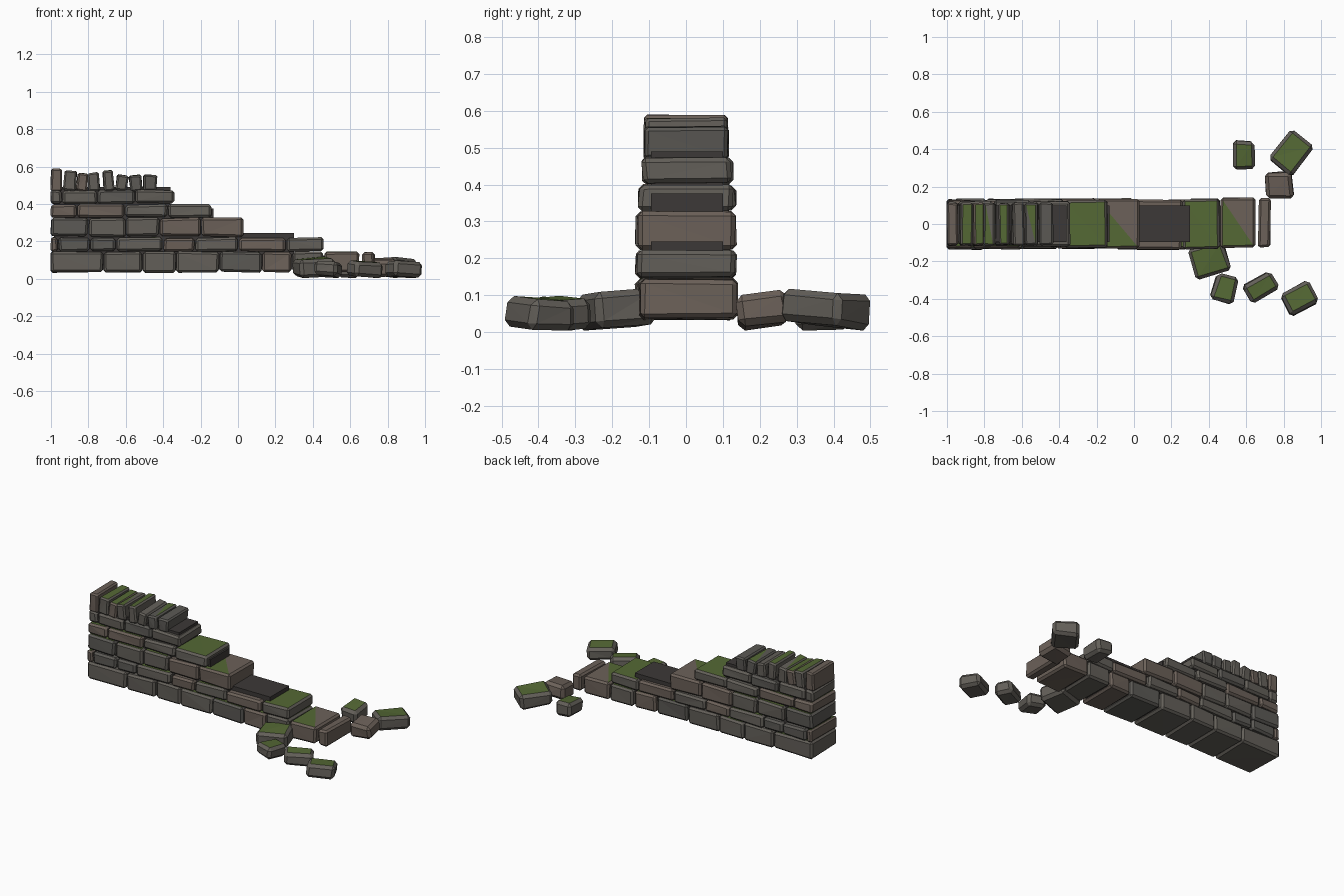
import bpy, bmesh, random
from math import radians
from mathutils import Matrix, Vector

if "Cube" in bpy.data.objects:
    bpy.data.objects.remove(bpy.data.objects["Cube"])

random.seed(7)


def material(name, rgb):
    m = bpy.data.materials.new(name)
    m.diffuse_color = (*rgb, 1)
    m.use_nodes = True
    m.node_tree.nodes["Principled BSDF"].inputs["Base Color"].default_value = m.diffuse_color
    return m


MATS = [material("stone_grey", (0.125, 0.115, 0.10)),
        material("stone_brown", (0.15, 0.12, 0.10)),
        material("stone_dark", (0.105, 0.10, 0.09)),
        material("moss", (0.09, 0.14, 0.035)),
        material("mortar", (0.045, 0.04, 0.038))]
MOSS, MORTAR = 3, 4


def add_block(bm, lo, hi, rot=None, bevel=0.012, jitter=0.005, mat=0, moss=0):
    """Rough bevelled block; moss 0 = none, 1 = half of the top, 2 = whole top."""
    lo, hi = Vector(lo), Vector(hi)
    size, centre = hi - lo, (hi + lo) / 2
    b = bmesh.new()
    bmesh.ops.create_cube(b, size=1)
    for v in b.verts:
        v.co = Vector([v.co[i] * size[i] + random.uniform(-jitter, jitter) for i in range(3)])
    if bevel:
        bmesh.ops.bevel(b, geom=b.edges[:], offset=min(bevel, min(size) * 0.25),
                        segments=1, affect='EDGES')
    bmesh.ops.triangulate(b, faces=b.faces[:])
    b.normal_update()
    tops = sorted((f for f in b.faces if f.normal.z > 0.85), key=lambda f: -f.calc_area())
    for f in b.faces:
        f.material_index = mat
    for f in (tops if moss == 2 else tops[:moss]):
        f.material_index = MOSS
    b.transform(Matrix.Translation(centre) @ (rot or Matrix()))
    tmp = bpy.data.meshes.new("tmp")
    b.to_mesh(tmp)
    b.free()
    bm.from_mesh(tmp)
    bpy.data.meshes.remove(tmp)


def finish(bm, name):
    mesh = bpy.data.meshes.new(name)
    bm.to_mesh(mesh)
    bm.free()
    for m in MATS:
        mesh.materials.append(m)
    obj = bpy.data.objects.new(name, mesh)
    bpy.context.collection.objects.link(obj)


# Wall courses: bottom, top, half depth, joints along x, moss on the last exposed stone
courses = [
    (0.035, 0.145, 0.132, [-1, -.72, -.51, -.33, -.10, .13, .29, .46, .65], 1),
    (0.147, 0.220, 0.133, [-1, -.96, -.79, -.65, -.40, -.23, 0, .26, .46], 2),
    (0.226, 0.325, 0.132, [-1, -.80, -.60, -.42, -.20, .03], 1),
    (0.330, 0.398, 0.127, [-1, -.86, -.605, -.375, -.14], 2),
    (0.402, 0.474, 0.120, [-1, -.94, -.75, -.55, -.34], 0),
]
for n, (z0, z1, d, joints, end_moss) in enumerate(courses, 1):
    bm = bmesh.new()
    for x0, x1 in zip(joints, joints[1:]):
        last = x1 == joints[-1]
        off = random.uniform(-0.004, 0.008)
        left = x0 if x0 == -1 else x0 + 0.003
        add_block(bm, (left, -d + off, z0), (x1 - 0.003, d + off, z1), jitter=0.004,
                  mat=random.choice([0, 0, 1, 2]),
                  moss=end_moss if last else random.choice([0, 1, 2]))
    if n == 1:  # broken stub at the low end
        add_block(bm, (.665, -.125, .04), (.73, .135, .143), jitter=0.004, mat=1)
    finish(bm, f"wall_course_{n}")

# Upright coping stones along the top: left, right, top, lean in degrees, moss
bm = bmesh.new()
coping = [(-1, -.94, .588, 0, 0), (-.93, -.865, .580, 4, 2), (-.86, -.805, .565, 6, 2),
          (-.80, -.74, .568, -4, 1), (-.72, -.665, .578, -5, 2), (-.65, -.59, .555, 5, 0),
          (-.58, -.515, .555, -6, 1), (-.505, -.435, .556, 2, 0)]
for x0, x1, top, lean, moss in coping:
    add_block(bm, (x0, -.113, .47), (x1, .113, top), Matrix.Rotation(radians(lean), 4, 'Y'),
              bevel=0.009, jitter=0.004, mat=random.choice([0, 1, 2]), moss=moss)
finish(bm, "coping_stones")

# Dark mortar core, stepped to follow the ruin
bm = bmesh.new()
for x1, z0, z1 in [(.62, .05, .125), (.30, .125, .245), (-.132, .245, .375), (-.36, .375, .49)]:
    add_block(bm, (-.985, -.095, z0), (x1, .10, z1), bevel=0, jitter=0, mat=MORTAR)
finish(bm, "mortar_core")

# Fallen stones: x, y, length, width, height, turn, tilt x, tilt y, moss
fallen = [(.59, .37, .115, .15, .088, 0, 3, 2, 2), (.842, .38, .20, .16, .09, 52, -4, 4, 2),
          (.775, .208, .145, .14, .088, 3, 6, -3, 0), (.405, -.19, .195, .175, .095, 17, 4, -4, 2),
          (.485, -.347, .12, .145, .075, -16, -4, 4, 2), (.675, -.338, .17, .11, .085, 30, 4, 4, 2),
          (.885, -.397, .17, .135, .075, 28, -3, 4, 2)]
for n, (x, y, sx, sy, sz, turn, tx, ty, moss) in enumerate(fallen, 1):
    rot = (Matrix.Rotation(radians(turn), 4, 'Z') @ Matrix.Rotation(radians(tx), 4, 'X')
           @ Matrix.Rotation(radians(ty), 4, 'Y'))
    bm = bmesh.new()
    add_block(bm, (x - sx / 2, y - sy / 2, 0), (x + sx / 2, y + sy / 2, sz), rot,
              bevel=0.018, jitter=0.006, mat=1 if n == 3 else 0, moss=moss)
    drop = 0.004 - min(v.co.z for v in bm.verts)
    bmesh.ops.translate(bm, verts=bm.verts[:], vec=(0, 0, drop))
    finish(bm, f"fallen_stone_{n}")
